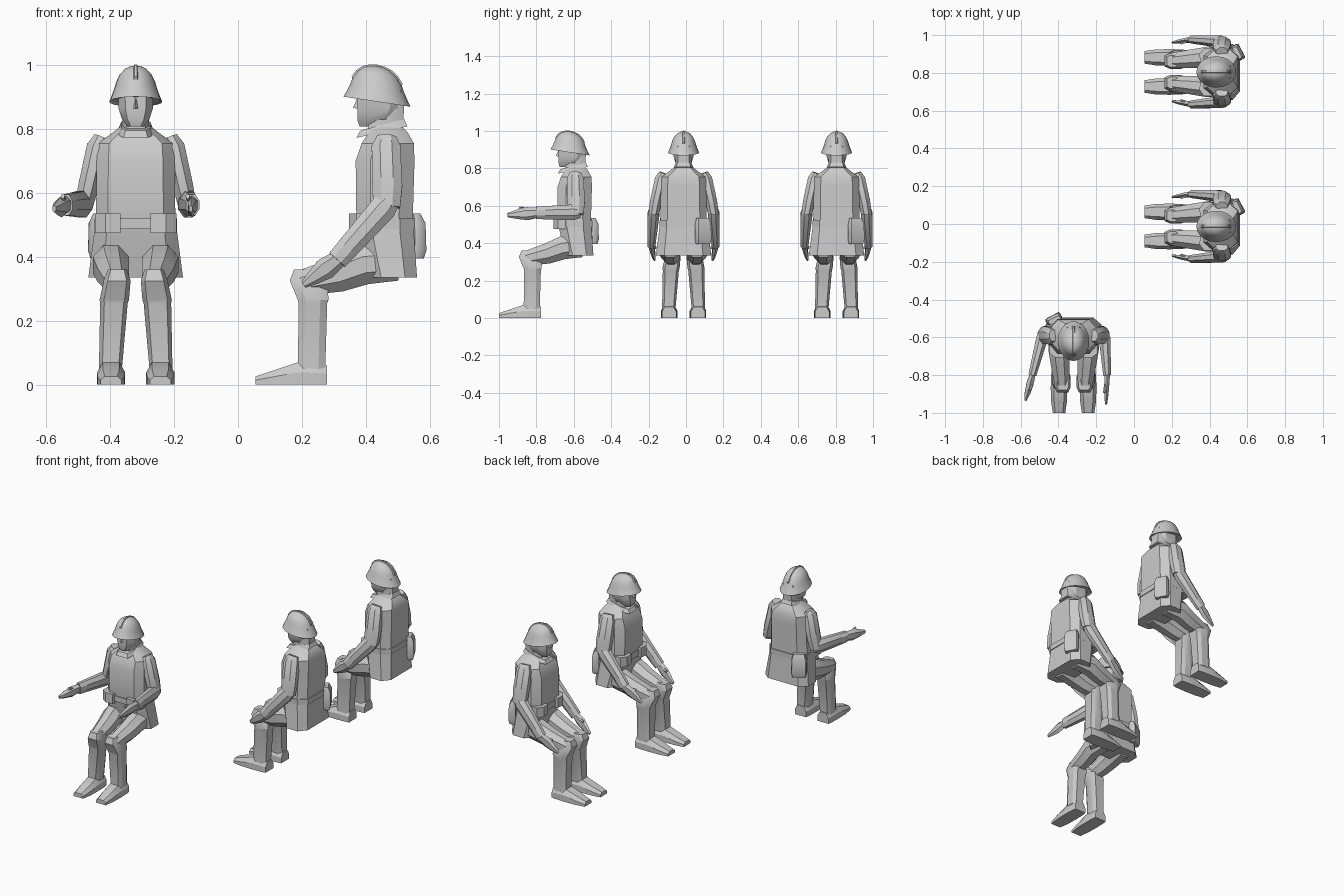
import bpy, bmesh, math
from mathutils import Matrix, Vector as V

if "Cube" in bpy.data.objects:
    bpy.data.objects.remove(bpy.data.objects["Cube"])

PLACE = Matrix()      # placement of the figure being built
PREFIX = ""


def loft(name, rings):
    """Skin a list of equal-sized point rings and cap both ends."""
    bm = bmesh.new()
    vs = [[bm.verts.new(p) for p in r] for r in rings]
    n = len(vs[0])
    for a, b in zip(vs, vs[1:]):
        for i in range(n):
            j = (i + 1) % n
            bm.faces.new((a[i], a[j], b[j], b[i]))
    bm.faces.new(vs[0])
    bm.faces.new(vs[-1])
    bmesh.ops.recalc_face_normals(bm, faces=bm.faces)
    me = bpy.data.meshes.new(PREFIX + name)
    bm.to_mesh(me)
    bm.free()
    ob = bpy.data.objects.new(PREFIX + name, me)
    bpy.context.collection.objects.link(ob)
    ob.matrix_world = PLACE
    return ob


def slab(z, hw, yf, yb, cx=0, k=.7, tilt=0):
    """Horizontal octagon from front yf to back yb; tilt raises the back."""
    ym, d = (yf + yb) / 2, (yb - yf) / 2
    xy = [(-k, -1), (k, -1), (1, -.5), (1, .5), (k, 1), (-k, 1), (-1, .5), (-1, -.5)]
    return [V((cx + a * hw, ym + b * d, z + b * tilt)) for a, b in xy]


def limb(name, pts, n=8):
    """Tube along (x, y, z, half width, half thickness) stations."""
    rings = []
    for i, p in enumerate(pts):
        d = (V(pts[min(i + 1, len(pts) - 1)][:3]) - V(pts[max(i - 1, 0)][:3])).normalized()
        side = (V((1, 0, 0)) - d * d.x).normalized()
        up = side.cross(d)
        ring = []
        for j in range(n):
            a = 2 * math.pi * (j + .5) / n
            ring.append(V(p[:3]) + side * p[3] * 1.08 * math.cos(a) + up * p[4] * 1.08 * math.sin(a))
        rings.append(ring)
    return loft(name, rings)


def helmet():
    prof = [(1, 0), (.9, .02), (.8, .043), (.73, .063), (.6, .085), (.42, .101), (.22, .109), (.03, .112)]
    rim = [(.9, .006)] + prof
    rings = []
    for r, h in rim:
        ring = []
        for j in range(20):
            a = 2 * math.pi * j / 20
            y = r * .105 * math.sin(a)
            ring.append(V((r * .083 * math.cos(a), -.62 + y, .885 + h - y * .15)))
        rings.append(ring)
    loft("helmet", rings)
    # crest ridge running front to back
    path = [(-r, h) for r, h in prof[3:]] + [(r, h) for r, h in prof[:2:-1]]
    ridge = []
    for r, h in path:
        y, z = r * .105, .885 + h - r * .0158
        ridge.append([V((-.008, -.62 + y, z - .006)), V((.008, -.62 + y, z - .006)),
                      V((.004, -.62 + y * 1.04, z + .004)), V((-.004, -.62 + y * 1.04, z + .004))])
    loft("helmet_crest", ridge)


def leg(s):
    limb("thigh", [(s * .07, -.56, .385, .055, .06), (s * .078, -.66, .375, .056, .062),
                   (s * .07, -.74, .345, .05, .055), (s * .06, -.855, .318, .04, .04)])
    loft("lower_leg", [slab(*r, cx=s * c) for r, c in [
        ((.36, .03, -.88, -.82), .057), ((.325, .042, -.893, -.775), .058),
        ((.265, .046, -.868, -.772), .067), ((.255, .043, -.865, -.776), .068),
        ((.05, .036, -.868, -.782), .079)]])
    foot = []
    for y, hw, h in [(-.776, .038, .06), (-.80, .042, .066), (-.868, .044, .07), (-.94, .042, .046), (-1, .033, .026)]:
        foot.append([V((s * .077 + a * hw, y, b * h)) for a, b in
                     [(-1, 0), (1, 0), (1, .55), (.6, 1), (-.6, 1), (-1, .55)]])
    loft("boot", foot)


def arm(s, elbow, wrist, tip, hand_w):
    ex, ey, ez = elbow
    limb("upper_arm", [(s * .108, -.59, .775, .022, .03), (s * .12, -.592, .745, .033, .045),
                       (s * .148, -.588, .62, .032, .047), (ex, ey, ez - .01, .028, .042)])
    w, t, e = V(wrist), V(tip), V(elbow)
    f = (w - e).normalized()
    limb("forearm", [(*(e - f * .025), .022, .03), (*e.lerp(w, .06), .031, .042), (*w, .021, .033)])
    limb("hand", [(*w.lerp(t, -.05), .016, .025), (*w.lerp(t, .35), hand_w, .032),
                  (*w.lerp(t, .7), hand_w * .8, .022), (*t, .006, .01)], 6)
    limb("thumb", [(*w.lerp(t, .1), .01, .012), (*(w.lerp(t, .6) + V((-s * .012, 0, .034))), .006, .008)], 5)


def figure(prefix, place, arms):
    global PREFIX, PLACE
    PREFIX, PLACE = prefix + "_", place
    # jacket with flared skirt
    loft("jacket", [slab(*r) for r in [
        (.335, .148, -.645, -.495), (.475, .13, -.678, -.505), (.53, .124, -.685, -.508),
        (.70, .122, -.687, -.503), (.755, .118, -.668, -.505), (.79, .07, -.645, -.525), (.81, .045, -.625, -.545)]])
    loft("belt", [slab(z, .129, -.69, -.501) for z in (.487, .52)])
    # neck, collar, head and nose
    loft("neck", [slab(.78, .042, -.65, -.54), slab(.88, .042, -.64, -.535)])
    loft("collar", [slab(.79, .055, -.685, -.525, tilt=.018), slab(.813, .045, -.672, -.535, tilt=.018)])
    loft("head", [slab(*r, k=.6) for r in [
        (.808, .026, -.675, -.60), (.83, .043, -.682, -.565), (.865, .054, -.682, -.545), (.92, .055, -.68, -.545)]])
    loft("nose", [[V((-.004, -.677, .895)), V((.004, -.677, .895)), V((0, -.682, .897))],
                  [V((-.011, -.677, .862)), V((.011, -.677, .862)), V((0, -.695, .866))]])
    helmet()
    for s in (-1, 1):
        leg(s)
        arm(s, *arms[s])
        # belt pouch wrapping the front corner
        loft("pouch", [[V((s * x, y, z)) for x, y in
                        [(.047, -.66), (.047, -.705), (.095, -.708), (.127, -.685), (.127, -.62)]]
                       for z in (.475, .535)])
    # hip bag at the rear corner
    turn = Matrix.Translation((-.105, -.502, 0)) @ Matrix.Rotation(math.radians(-28), 4, 'Z').inverted()
    turn = Matrix.Translation((-.105, -.502, 0)) @ Matrix.Rotation(math.radians(28), 4, 'Z')
    loft("hip_bag", [[turn @ p for p in slab(z, hw, -.02, d, k=.9)] for z, hw, d in
                     [(.395, .038, .014), (.42, .044, .02), (.505, .042, .018), (.535, .033, .004)]])


rest = {s: ((s * .16, -.59, .565), (s * .172, -.745, .39), (s * .155, -.85, .312), .013) for s in (-1, 1)}
drive = {-1: ((-.163, -.59, .565), (-.218, -.80, .562), (-.255, -.935, .55), .02),
         1: ((.163, -.59, .565), (.178, -.80, .562), (.172, -.955, .55), .014)}

figure("driver", Matrix.Translation((-.32, 0, 0)), drive)
for name, y in (("passenger_a", -.013), ("passenger_b", .805)):
    figure(name, Matrix.Translation((1.055, y, 0)) @ Matrix.Rotation(-math.pi / 2, 4, 'Z'), rest)

bpy.ops.object.select_all(action='SELECT')
bpy.context.view_layer.objects.active = bpy.context.selected_objects[0]
bpy.ops.object.shade_smooth_by_angle(angle=math.radians(28))
